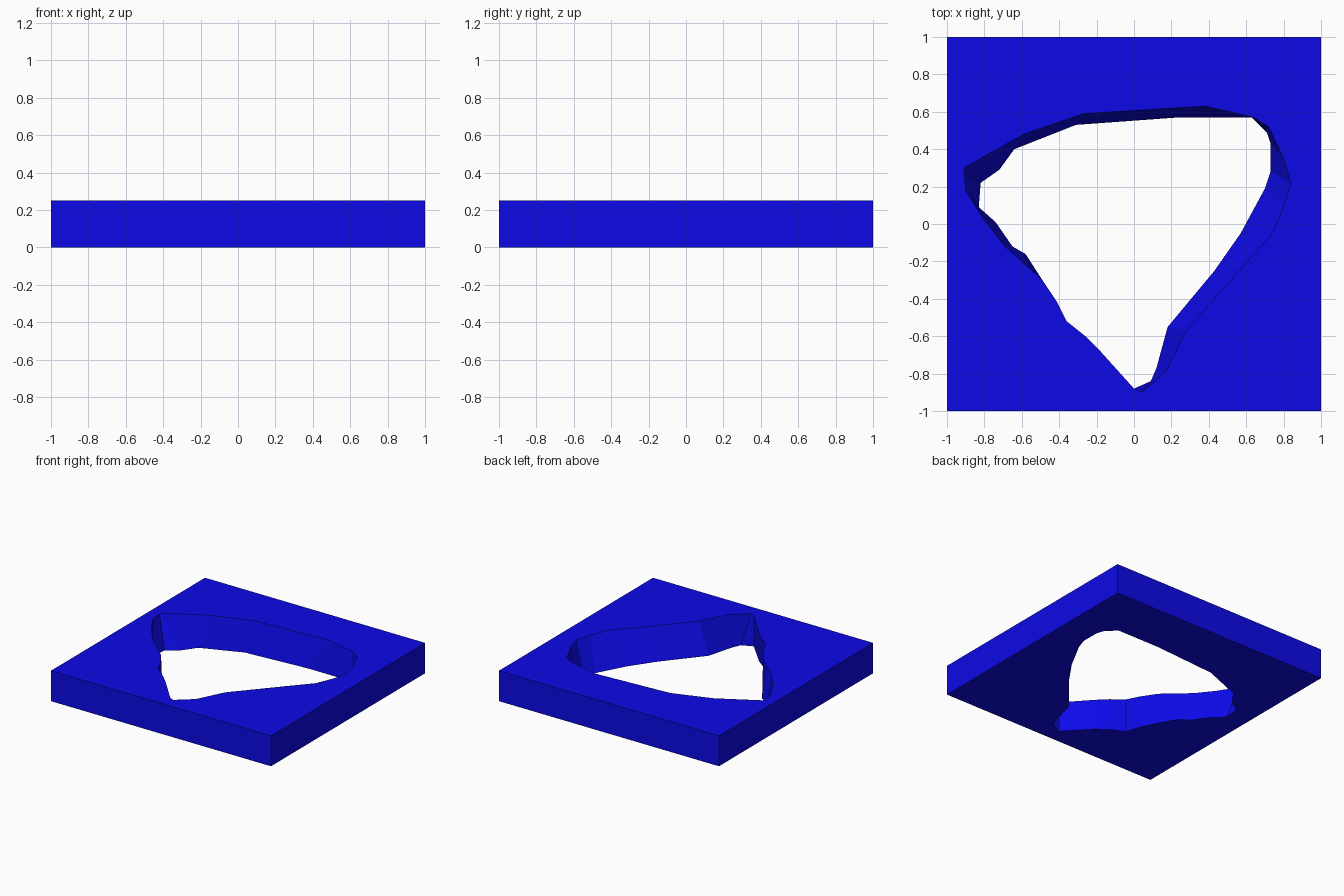
import bpy
import bmesh

default_cube = bpy.data.objects.get("Cube")
if default_cube:
    bpy.data.objects.remove(default_cube, do_unlink=True)

THICKNESS = 0.25

# Irregular opening: matching points on the upper and lower rims
upper_rim = [
    (-.91, .3), (-.91, .28), (-.9, .18), (-.8, .02), (-.69, -.12), (-.6, -.2),
    (-.49, -.3), (-.41, -.42), (-.36, -.52), (-.26, -.6), (-.18, -.68),
    (0, -.88), (.04, -.9), (.17, -.79), (.28, -.57), (.57, -.24),
    (.74, -.05), (.8, .09), (.84, .22), (.8, .35), (.72, .52),
    (.64, .57), (.38, .63), (-.27, .59), (-.59, .48),
]
lower_rim = [
    (-.72, .29), (-.82, .22), (-.83, .09), (-.74, .01), (-.65, -.12), (-.58, -.16),
    (-.49, -.31), (-.43, -.44), (-.39, -.56), (-.27, -.62), (-.18, -.69),
    (0, -.88), (.09, -.84), (.12, -.77), (.18, -.55), (.43, -.25),
    (.57, -.05), (.7, .19), (.73, .28), (.73, .43), (.71, .49),
    (.63, .57), (.24, .57), (-.31, .53), (-.64, .4),
]
corners = [(-1, -1), (1, -1), (1, 1), (-1, 1)]


def make_material(name, colour):
    material = bpy.data.materials.new(name)
    material.use_nodes = True
    material.diffuse_color = colour
    shader = next(n for n in material.node_tree.nodes if n.type == "BSDF_PRINCIPLED")
    shader.inputs["Base Color"].default_value = colour
    return material


def add_loop(bm, outline, height):
    """Add a closed loop of vertices and return them with their edges."""
    verts = [bm.verts.new((x, y, height)) for x, y in outline]
    edges = [bm.edges.new((verts[i - 1], verts[i])) for i in range(len(verts))]
    return verts, edges


def bridge(bm, lower, upper):
    """Join two matching loops with a band of wall faces."""
    for i in range(len(lower)):
        bm.faces.new((lower[i - 1], lower[i], upper[i], upper[i - 1]))


bm = bmesh.new()

# Outer and inner loops at the bottom and top of the plate
outer_low, outer_low_edges = add_loop(bm, corners, 0)
outer_high, outer_high_edges = add_loop(bm, corners, THICKNESS)
hole_low, hole_low_edges = add_loop(bm, lower_rim, 0)
hole_high, hole_high_edges = add_loop(bm, upper_rim, THICKNESS)

# Flat caps with the opening left free
for edges in (outer_low_edges + hole_low_edges, outer_high_edges + hole_high_edges):
    bmesh.ops.triangle_fill(bm, edges=edges, use_beauty=True)

# Outside walls and the faceted walls of the opening
bridge(bm, outer_low, outer_high)
bridge(bm, hole_low, hole_high)
bmesh.ops.recalc_face_normals(bm, faces=bm.faces[:])

mesh = bpy.data.meshes.new("plate_with_opening")
bm.to_mesh(mesh)
bm.free()
mesh.materials.append(make_material("deep blue", (0.004, 0.003, 0.8, 1)))
plate = bpy.data.objects.new("plate_with_opening", mesh)
bpy.context.collection.objects.link(plate)
